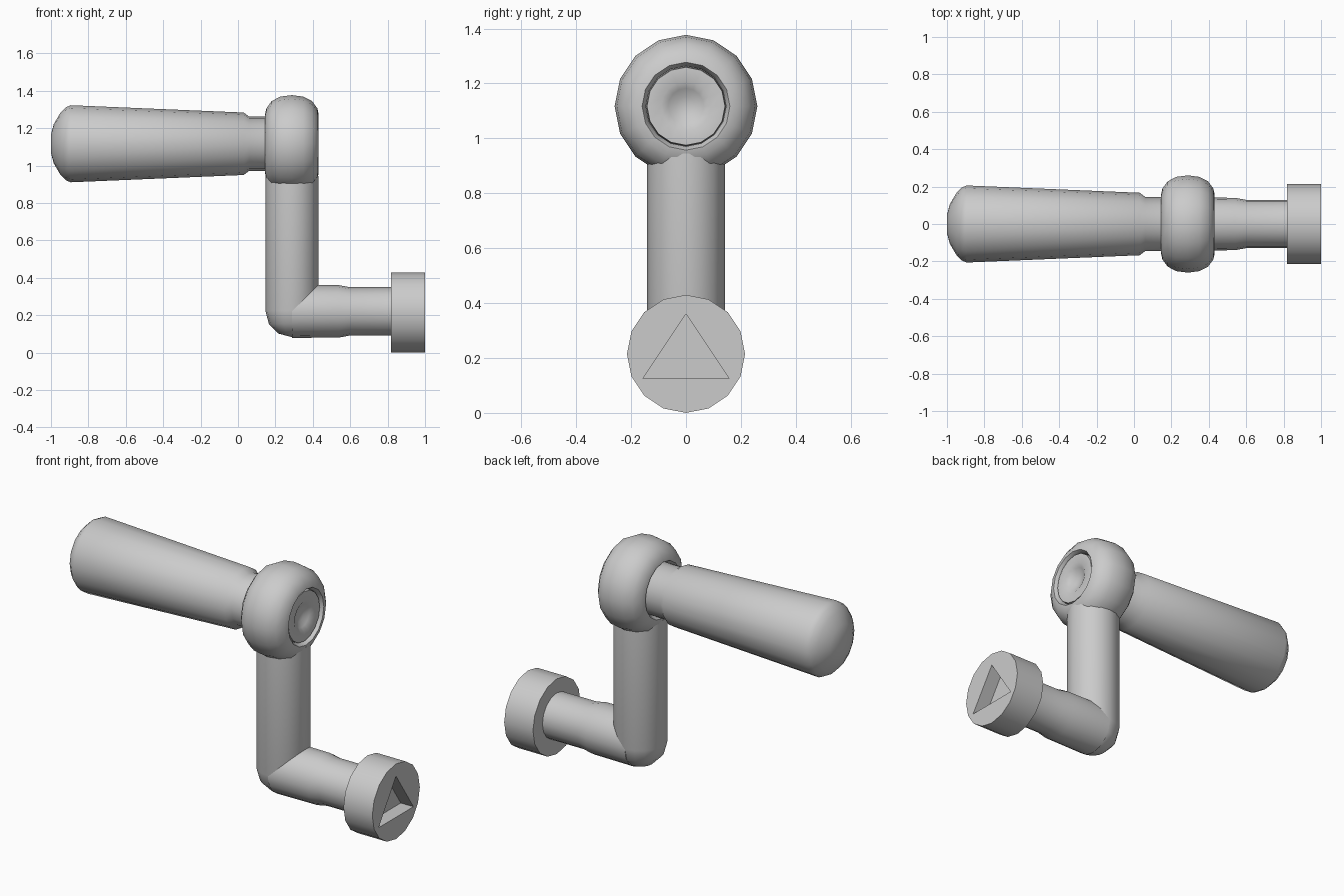
import bpy, bmesh, math
from mathutils import Vector

if "Cube" in bpy.data.objects:
    bpy.data.objects.remove(bpy.data.objects["Cube"])

SIDES = 16
grey = bpy.data.materials.new("light grey")
grey.diffuse_color = (0.6, 0.6, 0.6, 1)
grey.use_nodes = True
grey.node_tree.nodes["Principled BSDF"].inputs["Base Color"].default_value = grey.diffuse_color


def finish(name, bm, angle=40):
    bmesh.ops.remove_doubles(bm, verts=bm.verts, dist=1e-5)
    bmesh.ops.recalc_face_normals(bm, faces=bm.faces)
    me = bpy.data.meshes.new(name)
    bm.to_mesh(me)
    bm.free()
    ob = bpy.data.objects.new(name, me)
    bpy.context.collection.objects.link(ob)
    me.materials.append(grey)
    bpy.ops.object.select_all(action='DESELECT')
    ob.select_set(True)
    bpy.context.view_layer.objects.active = ob
    bpy.ops.object.shade_smooth_by_angle(angle=math.radians(angle))
    return ob


def lathe(name, profile, origin, axis='X', closed=False, angle=40):
    """Spin (distance along axis, radius) points around the axis."""
    bm = bmesh.new()
    rings = []
    for d, r in profile:
        ring = []
        for i in range(SIDES if r else 1):
            a = 2 * math.pi * i / SIDES
            s, c = r * math.sin(a), r * math.cos(a)
            p = Vector((d, s, c)) if axis == 'X' else Vector((s, c, d))
            ring.append(bm.verts.new(p + Vector(origin)))
        rings.append(ring)
    pairs = list(zip(rings, rings[1:]))
    if closed:
        pairs.append((rings[-1], rings[0]))
    for a, b in pairs:
        for i in range(SIDES):
            j = (i + 1) % SIDES
            quad = [a[i % len(a)], a[j % len(a)], b[j % len(b)], b[i % len(b)]]
            bm.faces.new(list(dict.fromkeys(quad)))
    return finish(name, bm, angle)


TOP, LOW, ARM_X = 1.117, 0.215, 0.288

# Tapered grip with domed end, running into a pin through the eye
lathe("grip", [(-1, 0), (-1, 0.05), (-0.985, 0.105), (-0.95, 0.165), (-0.92, 0.195),
               (-0.895, 0.206), (0.03, 0.167), (0.06, 0.145), (0.40, 0.145),
               (0.418, 0.142), (0.42, 0.09), (0.405, 0.065), (0.39, 0.035), (0.385, 0)],
      (0, 0, TOP))

# Rounded eye at the top of the crank, with a bore round the pin
half = [(0.143, 0.160), (0.136, 0.190), (0.108, 0.228), (0.062, 0.252)]
outer = [(-d, r) for d, r in half] + [(0, 0.26)] + [(d, r) for d, r in reversed(half)]
lathe("crank_eye", outer + [(0.12, 0.146), (-0.12, 0.146)], (ARM_X, 0, TOP), closed=True)

# Upright arm with a rounded elbow at its foot
R = 0.142
elbow = [(-R * math.cos(math.radians(t)), R * math.sin(math.radians(t))) for t in (0, 30, 60)]
lathe("crank_arm", elbow + [(0, R), (0.72, R), (0.72, 0)], (ARM_X, 0, 0.225), 'Z')

# Horizontal collar stepping down to the shaft
lathe("shaft", [(ARM_X, 0), (ARM_X, R), (0.54, R - 0.002), (0.60, 0.129), (0.84, 0.129), (0.84, 0)],
      (0, 0, 0.221))

# Socket cap with a triangular recess
cap = lathe("socket_cap", [(0.818, 0), (0.818, LOW), (1, LOW), (1, 0)], (0, 0, LOW))
bm = bmesh.new()
tri = [(0, 0.36), (-0.157, 0.125), (0.157, 0.125)]
base = bm.faces.new([bm.verts.new((0.92, y, z)) for y, z in tri])
ext = bmesh.ops.extrude_face_region(bm, geom=[base])
bmesh.ops.translate(bm, vec=(0.2, 0, 0),
                    verts=[v for v in ext["geom"] if isinstance(v, bmesh.types.BMVert)])
cutter = finish("recess_cutter", bm)
cutter.hide_render = True
mod = cap.modifiers.new("recess", 'BOOLEAN')
mod.operation = 'DIFFERENCE'
mod.solver = 'EXACT'
mod.object = cutter
bpy.context.view_layer.objects.active = cap
bpy.ops.object.modifier_apply(modifier=mod.name)
bpy.data.objects.remove(cutter)
bpy.ops.object.select_all(action='DESELECT')
cap.select_set(True)
bpy.context.view_layer.objects.active = cap
bpy.ops.object.shade_smooth_by_angle(angle=math.radians(40))
